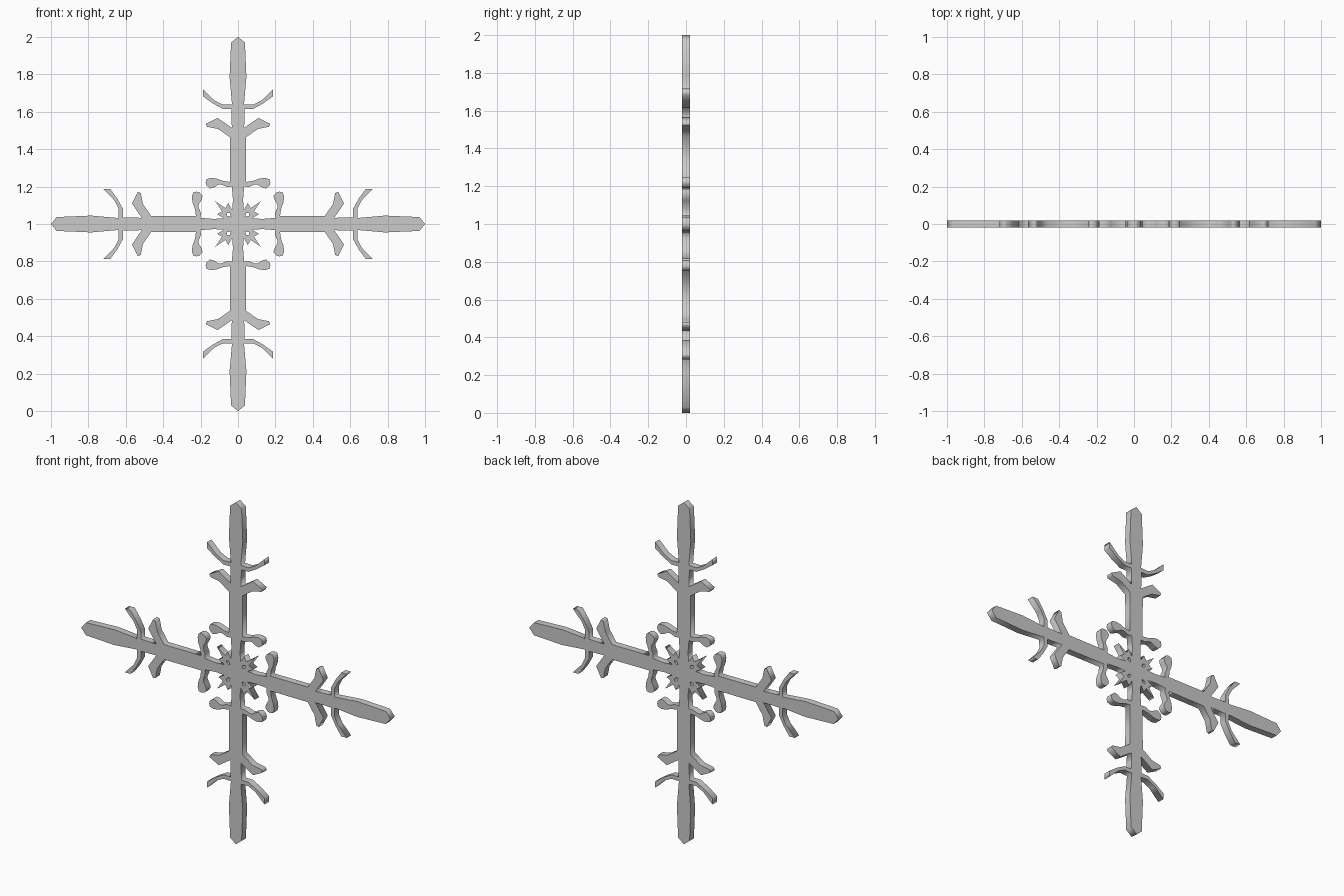
import bpy
from math import pi

if "Cube" in bpy.data.objects:
    bpy.data.objects.remove(bpy.data.objects["Cube"])

# One half of an arm, from the diagonal spike out to the arm tip: (sideways, outward)
half_arm = [
    (0.122, 0.122), (0.068, 0.085), (0.052, 0.112), (0.031, 0.075),   # centre star spike
    (0.027, 0.13), (0.033, 0.20),                                      # narrow stem
    (0.06, 0.198), (0.085, 0.21), (0.105, 0.21), (0.13, 0.195),        # inner hook
    (0.15, 0.19), (0.168, 0.205), (0.173, 0.222), (0.168, 0.24),
    (0.145, 0.247), (0.115, 0.243), (0.08, 0.23), (0.043, 0.225),
    (0.044, 0.465), (0.105, 0.435), (0.165, 0.52), (0.172, 0.535),     # middle branch
    (0.11, 0.567), (0.033, 0.515),
    (0.036, 0.615), (0.08, 0.615), (0.135, 0.645), (0.186, 0.682),     # outer branch
    (0.186, 0.718), (0.125, 0.66), (0.08, 0.638), (0.032, 0.64),
    (0.045, 0.785), (0.037, 0.97),                                     # arm blade
]
# correct the lower edge of the middle branch
half_arm[19] = (0.107, 0.508)

arm = half_arm + [(0, 1)] + [(-x, r) for x, r in reversed(half_arm[1:])]
hole = [(0.038, 0.038), (0.058, 0.044), (0.06, 0.06), (0.044, 0.058)]


def quarter_turn(points, n):
    for _ in range(n):
        points = [(-y, x) for x, y in points]
    return points


def add_loop(curve, points):
    spline = curve.splines.new('POLY')
    spline.points.add(len(points) - 1)
    for p, (x, y) in zip(spline.points, points):
        p.co = (x, y, 0, 1)
    spline.use_cyclic_u = True


# Whole outline plus four small holes, filled and extruded
curve = bpy.data.curves.new("snowflake", 'CURVE')
curve.dimensions = '2D'
curve.fill_mode = 'BOTH'
curve.extrude = 0.02
add_loop(curve, [p for n in range(4) for p in quarter_turn(arm, n)])
for n in range(4):
    add_loop(curve, quarter_turn(hole, n))

# Stand it upright on the ground and turn it into a mesh
flake = bpy.data.objects.new("snowflake", curve)
bpy.context.collection.objects.link(flake)
flake.rotation_euler = (pi / 2, 0, 0)
flake.location = (0, 0, 1)
bpy.context.view_layer.objects.active = flake
flake.select_set(True)
bpy.ops.object.convert(target='MESH')
